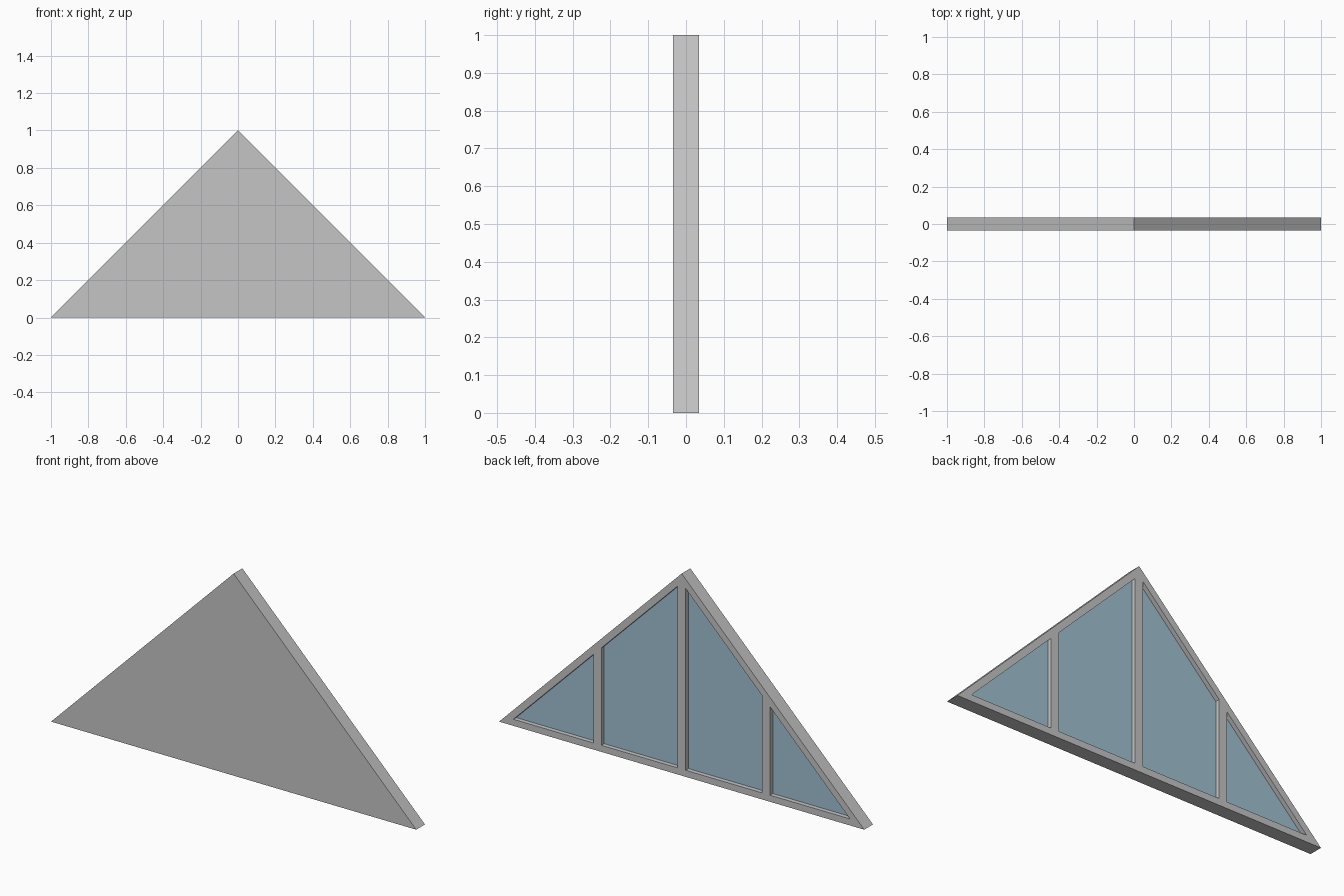
import bpy, bmesh, math

cube = bpy.data.objects.get("Cube")
if cube:
    bpy.data.objects.remove(cube, do_unlink=True)

HALF = 0.034         # half thickness of the gable
BAR = 0.0325         # width of the outer frame bars
POST = 0.022         # half width of the upright posts
SIDE = 0.462         # x of the side posts
FLOOR = 0.008        # y of the recess floor
PANE = 0.004         # glass thickness


def material(name, color):
    m = bpy.data.materials.new(name)
    m.use_nodes = True
    m.diffuse_color = color
    m.node_tree.nodes["Principled BSDF"].inputs["Base Color"].default_value = color
    return m


grey = material("frame grey", (0.56, 0.56, 0.56, 1))
blue = material("glass blue", (0.35, 0.53, 0.64, 1))


def prism(name, outline, y0, y1, mat):
    """Extrude an (x, z) outline from y0 to y1."""
    bm = bmesh.new()
    face = bm.faces.new([bm.verts.new((x, y0, z)) for x, z in outline])
    grown = bmesh.ops.extrude_face_region(bm, geom=[face])["geom"]
    moved = [v for v in grown if isinstance(v, bmesh.types.BMVert)]
    bmesh.ops.translate(bm, verts=moved, vec=(0, y1 - y0, 0))
    bmesh.ops.recalc_face_normals(bm, faces=bm.faces)
    mesh = bpy.data.meshes.new(name)
    bm.to_mesh(mesh)
    bm.free()
    mesh.materials.append(mat)
    obj = bpy.data.objects.new(name, mesh)
    bpy.context.collection.objects.link(obj)
    return obj


# Solid triangular gable
frame = prism("gable_frame", [(-1, 0), (1, 0), (0, 1)], -HALF, HALF, grey)

# Window outlines on one side, bounded by the inset roof line
peak = 1 - BAR * math.sqrt(2)
tip = peak - BAR
inner, outer, start = SIDE - POST, SIDE + POST, POST
windows = {
    "inner": [(start, BAR), (inner, BAR), (inner, peak - inner), (start, peak - start)],
    "outer": [(outer, BAR), (tip, BAR), (outer, peak - outer)],
}

# Cut each recess into the back and lay a glass pane on its floor
for side, sign in (("left", 1), ("right", -1)):
    for kind, half_outline in windows.items():
        outline = [(sign * x, z) for x, z in half_outline]
        cutter = prism("recess_cutter", outline, FLOOR, HALF * 2, grey)
        cutter.hide_render = True
        cut = frame.modifiers.new("recess", "BOOLEAN")
        cut.operation = "DIFFERENCE"
        cut.solver = "EXACT"
        cut.object = cutter
        bpy.context.view_layer.update()
        graph = bpy.context.evaluated_depsgraph_get()
        result = bpy.data.meshes.new_from_object(frame.evaluated_get(graph))
        frame.modifiers.clear()
        frame.data = result
        bpy.data.objects.remove(cutter, do_unlink=True)
        prism(f"{kind}_glass_{side}", outline, FLOOR, FLOOR + PANE, blue)
